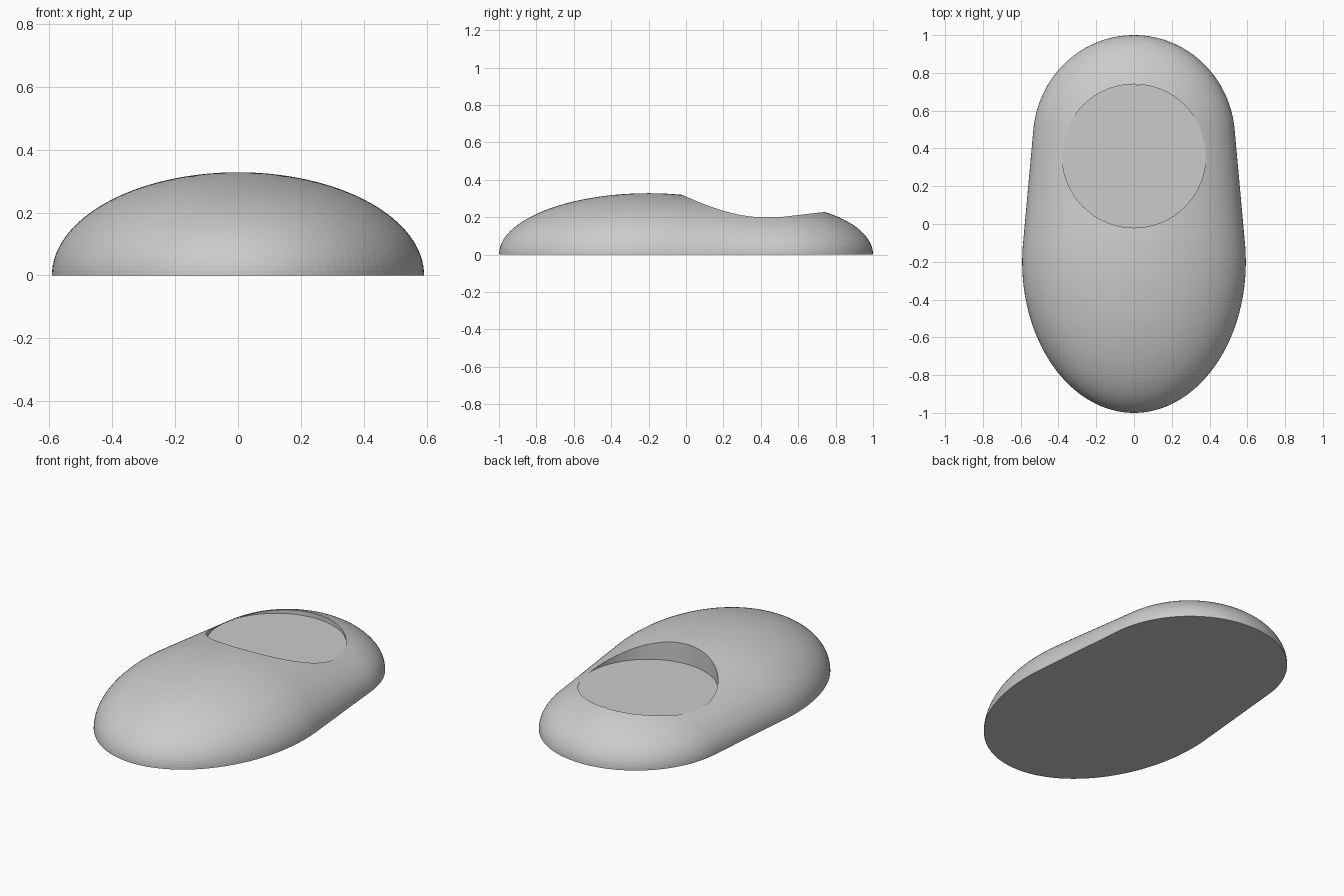
import bpy
import bmesh
from math import radians
from mathutils import Matrix, Vector

if "Cube" in bpy.data.objects:
    bpy.data.objects.remove(bpy.data.objects["Cube"], do_unlink=True)

FRONT = ((0, -0.2, 0), (0.592, 0.8, 0.328))   # centre, radii
BACK = ((0, 0.45, 0), (0.535, 0.55, 0.268))
DISH_Y, DISH_RADIUS, DISH_FLOOR = 0.36, 0.38, 0.2


def make_material(name, colour):
    mat = bpy.data.materials.new(name)
    mat.use_nodes = True
    mat.diffuse_color = colour
    mat.node_tree.nodes["Principled BSDF"].inputs["Base Color"].default_value = colour
    return mat


def add_object(name, bm, mat):
    mesh = bpy.data.meshes.new(name)
    bm.to_mesh(mesh)
    bm.free()
    mesh.materials.append(mat)
    obj = bpy.data.objects.new(name, mesh)
    bpy.context.collection.objects.link(obj)
    return obj


grey = make_material("plain grey", (0.6, 0.6, 0.6, 1))

# Body: two half ellipsoids wrapped in one smooth skin
bm = bmesh.new()
for centre, radii in (FRONT, BACK):
    place = Matrix.Translation(Vector(centre)) @ Matrix.Diagonal((*radii, 1))
    bmesh.ops.create_uvsphere(bm, u_segments=128, v_segments=64, radius=1, matrix=place)
low = [v for v in bm.verts if v.co.z < -0.001]
bmesh.ops.delete(bm, geom=low, context='VERTS')
bmesh.ops.delete(bm, geom=bm.edges[:], context='EDGES_FACES')
for centre, radii in (FRONT, BACK):
    place = Matrix.Translation(Vector(centre)) @ Matrix.Diagonal((*radii, 1))
    bmesh.ops.create_uvsphere(bm, u_segments=128, v_segments=64, radius=1, matrix=place)
bmesh.ops.delete(bm, geom=[v for v in bm.verts if v.co.z < -0.001], context='VERTS')
for v in bm.verts:
    v.co.z = max(v.co.z, 0)
bmesh.ops.remove_doubles(bm, verts=bm.verts[:], dist=0.0001)
hull = bmesh.ops.convex_hull(bm, input=bm.verts[:])
spare = {g for g in hull["geom_interior"] + hull["geom_unused"]
         if isinstance(g, bmesh.types.BMVert)}
bmesh.ops.delete(bm, geom=list(spare), context='VERTS')
bmesh.ops.recalc_face_normals(bm, faces=bm.faces[:])
body = add_object("body", bm, grey)

# Round dish with a flat floor cut into the top
bm = bmesh.new()
bmesh.ops.create_cone(bm, cap_ends=True, segments=128, radius1=DISH_RADIUS,
                      radius2=DISH_RADIUS, depth=1,
                      matrix=Matrix.Translation((0, DISH_Y, DISH_FLOOR + 0.5)))
cutter = add_object("dish_cutter", bm, grey)
cut = body.modifiers.new("dish", 'BOOLEAN')
cut.operation = 'DIFFERENCE'
cut.solver = 'EXACT'
cut.object = cutter

bpy.ops.object.select_all(action='DESELECT')
body.select_set(True)
bpy.context.view_layer.objects.active = body
bpy.ops.object.modifier_apply(modifier=cut.name)
bpy.data.objects.remove(cutter, do_unlink=True)
# Only the rim, floor edge and base edge stay sharp
bpy.ops.object.shade_smooth_by_angle(angle=radians(15))
